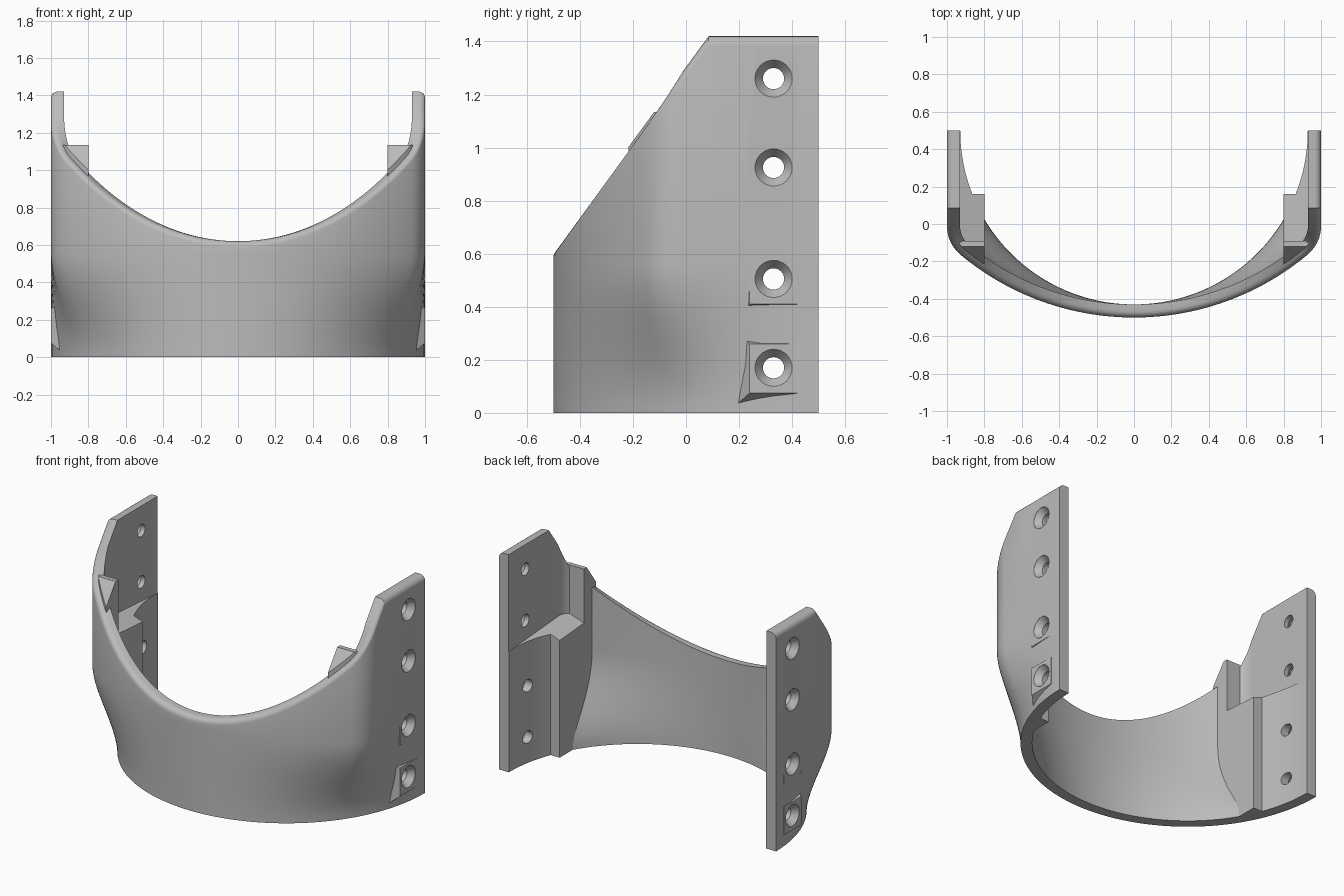
import bpy, bmesh, math
from mathutils import Vector

if "Cube" in bpy.data.objects:
    bpy.data.objects.remove(bpy.data.objects["Cube"])

grey = bpy.data.materials.new("plain_grey")
grey.use_nodes = True
GREY = (0.5, 0.5, 0.5, 1)
grey.diffuse_color = GREY
grey.node_tree.nodes["Principled BSDF"].inputs["Base Color"].default_value = GREY

WALL, RIM, BLEND_TOP = 0.07, 0.035, 0.56
BIG, FILLET = 1.45, 0.2          # front arc and corner radii of the upper outline


def make_object(name, bm, mirror=True):
    bmesh.ops.recalc_face_normals(bm, faces=bm.faces)
    mesh = bpy.data.meshes.new(name)
    bm.to_mesh(mesh)
    bm.free()
    ob = bpy.data.objects.new(name, mesh)
    bpy.context.collection.objects.link(ob)
    mesh.materials.append(grey)
    if mirror:
        ob.modifiers.new("mirror", 'MIRROR').use_clip = True
    return ob


# Upper outline of the outer wall: wide arc, rounded corner, straight side
def build_outline():
    cy = BIG - 0.5
    fy = cy - math.sqrt((BIG - FILLET) ** 2 - (1 - FILLET) ** 2)
    end = math.atan2(1 - FILLET, cy - fy)
    out = []
    for k in range(31):
        a = end * k / 30
        n = Vector((math.sin(a), -math.cos(a)))
        out.append((Vector((0, cy)) + n * BIG, n))
    for k in range(1, 11):
        a = end + (math.pi / 2 - end) * k / 10
        n = Vector((math.sin(a), -math.cos(a)))
        out.append((Vector((1 - FILLET, fy)) + n * FILLET, n))
    for y in (0.04, 0.085, 0.14, 0.2, 0.26, 0.32, 0.38, 0.44, 0.5):
        out.append((Vector((1, y)), Vector((1, 0))))
    return out


OUTLINE = build_outline()
LAST = len(OUTLINE) - 1
LENGTH = [0]
for (p, _), (q, _) in zip(OUTLINE, OUTLINE[1:]):
    LENGTH.append(LENGTH[-1] + (q - p).length)


# Wall point at a station, depth into the wall and height:
# half circle at the base, easing into the wide outline above
def wall_point(i, depth, z):
    p, n = OUTLINE[i]
    a = math.pi / 2 * LENGTH[i] / LENGTH[-1]
    low = Vector((0, 0.5)) + Vector((math.sin(a), -math.cos(a))) * (1 - depth)
    t = min(max(z / BLEND_TOP, 0), 1)
    return low.lerp(p - n * depth, t * t * (3 - 2 * t))


def slope(y):
    return 0.62 + 1.367 * (y + 0.5)


# Curved band with side plates
def build_shell():
    bm = bmesh.new()
    rows = [BLEND_TOP * k / 14 for k in range(15)]
    loops = []
    for i, (p, _) in enumerate(OUTLINE):
        top = min(1.42, slope(p.y))
        section = [(0, z) for z in rows]
        for k in range(6):
            a = math.pi / 2 * k / 5
            section.append((RIM * (1 - math.cos(a)), top - RIM + RIM * math.sin(a)))
        section.append((WALL, top))
        section += [(WALL, z) for z in reversed(rows)]
        loops.append([bm.verts.new((*wall_point(i, d, z), z)) for d, z in section])
    n = len(loops[0])
    for a, b in zip(loops, loops[1:]):
        for k in range(n):
            m = (k + 1) % n
            bm.faces.new((a[k], a[m], b[m], b[k]))
    bm.faces.new(loops[-1])
    return make_object("curved_band", bm)


def middle(s, z):
    i = min(int(s), LAST - 1)
    return wall_point(i, WALL / 2, z).lerp(wall_point(i + 1, WALL / 2, z), s - i)


def station(z, axis, value):
    for i in range(LAST):
        a, b = wall_point(i, WALL / 2, z)[axis], wall_point(i + 1, WALL / 2, z)[axis]
        if a <= value < b:
            return i + (value - a) / (b - a)
    return LAST


def middle_run(z, s0, s1, count=20):
    return [middle(s0 + (s1 - s0) * k / count, z) for k in range(count + 1)]


# Stack of matching plan polygons joined into a solid
def stack(name, layers):
    bm = bmesh.new()
    rings = [[bm.verts.new(co) for co in ring] for ring in layers]
    for a, b in zip(rings, rings[1:]):
        for k in range(len(a)):
            m = (k + 1) % len(a)
            bm.faces.new((a[k], a[m], b[m], b[k]))
    caps = [bm.faces.new(rings[0]), bm.faces.new(rings[-1])]
    bmesh.ops.triangulate(bm, faces=caps)
    return make_object(name, bm)


STEP_Y, FACE_X, FIN_BACK, FIN_FRONT = 0.16, 0.8, -0.09, -0.12


# Thick inner lining with a step, ending in a sloping shelf
def lining_plan(z):
    pts = [Vector((FACE_X, STEP_Y))]
    r = 0.929
    for k in range(11):
        y = STEP_Y + (0.5 - STEP_Y) * k / 10
        pts.append(Vector((math.sqrt(r * r - (y - 0.5) ** 2), y)))
    return pts + middle_run(z, LAST, station(z, 0, FACE_X))


layers = [[(p.x, p.y, z) for p in lining_plan(z)]
          for z in [BLEND_TOP * k / 14 for k in range(15)]]
layers.append([(p.x, p.y, 0.787 - 0.35 * (0.93 - p.x) + 0.07 * (0.5 - p.y))
               for p in lining_plan(1)])
lining = stack("inner_lining", layers)

# Fin above the shelf: sloping front piece and flat top piece
s_face, s_front, s_back = (station(1, 0, FACE_X), station(1, 1, FIN_FRONT),
                           station(1, 1, FIN_BACK))
front = [Vector((FACE_X, FIN_FRONT))] + middle_run(1, s_face, s_front)
stack("fin_front", [[(p.x, p.y, 0.7) for p in front],
                    [(p.x, p.y, slope(p.y) - 0.005) for p in front]])
back = ([Vector((FACE_X, FIN_BACK)), Vector((FACE_X, FIN_FRONT))]
        + middle_run(1, s_front, s_back, 4))
stack("fin_back", [[(p.x, p.y, z) for p in back] for z in (0.7, 1.135)])


# Raised pads around the lower screw holes
def pad(name, z0, z1):
    base = [(0.19, z0 - 0.045), (0.43, z0 - 0.01), (0.43, z1 + 0.01), (0.21, z1 + 0.03)]
    face = [(0.24, z0), (0.42, z0), (0.42, z1), (0.24, z1)]
    return stack(name, [[(0.945, y, z) for y, z in base], [(1.0, y, z) for y, z in face]])


pads = [pad("lower_screw_pad", 0.075, 0.26), pad("upper_screw_pad", 0.41, 0.58)]

# Countersunk hole cutter
bm = bmesh.new()
profile = [(1.1, 0.07), (0.999, 0.07), (0.96, 0.04)]
profile += [(-x, r) for x, r in reversed(profile)]
for z in (0.17, 0.505, 0.925, 1.26):
    rings = []
    for x, r in profile:
        rings.append([bm.verts.new((x, 0.33 + r * math.cos(a), z + r * math.sin(a)))
                      for a in (math.tau * k / 32 for k in range(32))])
    for a, b in zip(rings, rings[1:]):
        for k in range(32):
            m = (k + 1) % 32
            bm.faces.new((a[k], a[m], b[m], b[k]))
    bm.faces.new(rings[0])
    bm.faces.new(rings[-1])
cutter = make_object("hole_cutter", bm, mirror=False)
cutter.hide_render = True

shell = build_shell()
for ob in (shell, lining, *pads):
    cut = ob.modifiers.new("holes", 'BOOLEAN')
    cut.operation, cut.solver, cut.object = 'DIFFERENCE', 'EXACT', cutter

# Apply modifiers and smooth the curved faces
for ob in [o for o in bpy.context.collection.objects if o.type == 'MESH' and o != cutter]:
    bpy.ops.object.select_all(action='DESELECT')
    ob.select_set(True)
    bpy.context.view_layer.objects.active = ob
    for mod in list(ob.modifiers):
        bpy.ops.object.modifier_apply(modifier=mod.name)
    bpy.ops.object.shade_smooth_by_angle(angle=math.radians(30))
bpy.data.objects.remove(cutter)
